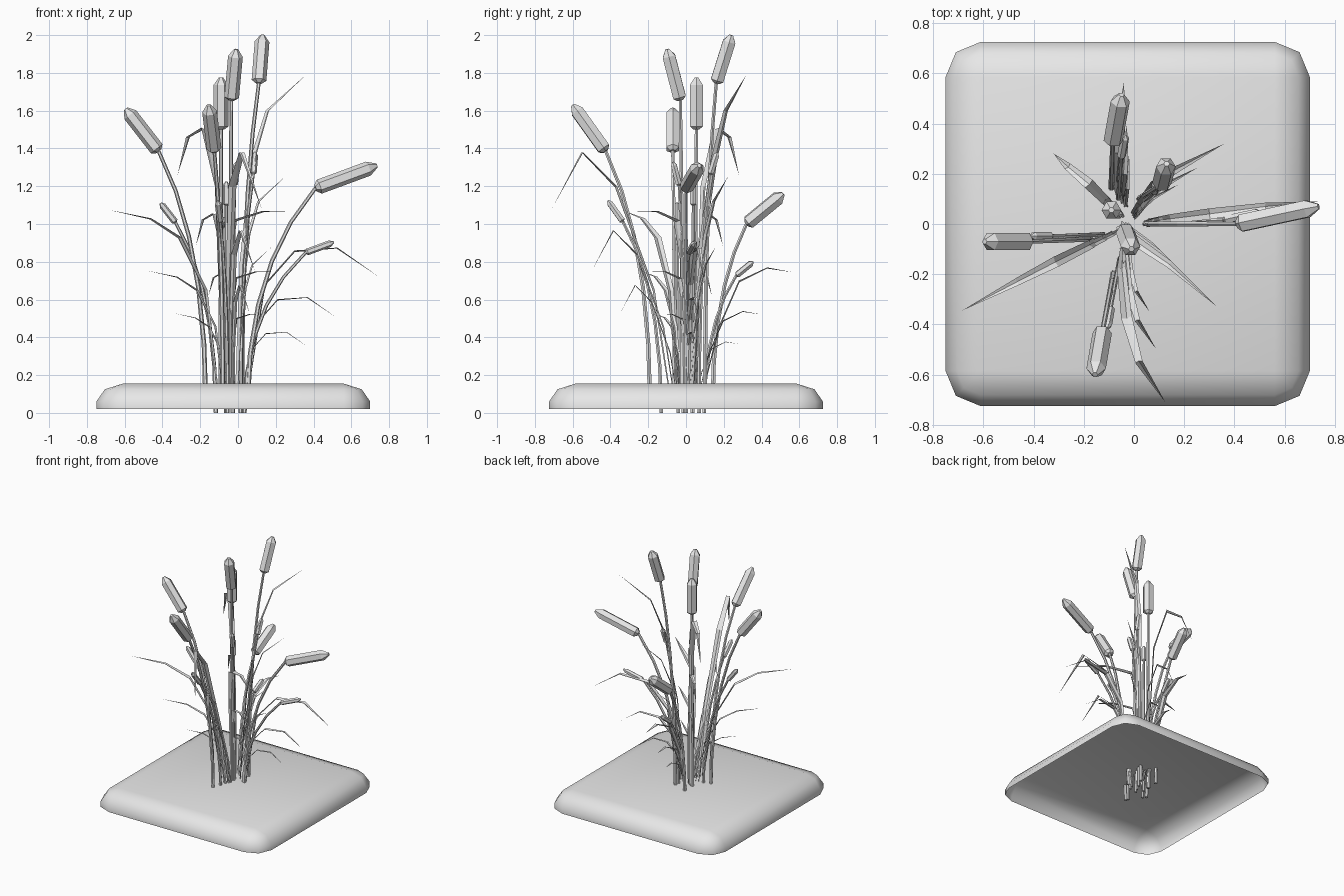
import bpy, bmesh, math
from mathutils import Vector

if "Cube" in bpy.data.objects:
    bpy.data.objects.remove(bpy.data.objects["Cube"], do_unlink=True)

grey = bpy.data.materials.new("plain grey")
grey.use_nodes = True
colour = (0.8, 0.8, 0.8, 1)
grey.diffuse_color = colour
grey.node_tree.nodes["Principled BSDF"].inputs["Base Color"].default_value = colour


def finish(bm, name, smooth=False):
    """Turn a bmesh into a named, coloured object."""
    mesh = bpy.data.meshes.new(name)
    for face in bm.faces:
        face.smooth = smooth
    bm.to_mesh(mesh)
    bm.free()
    mesh.materials.append(grey)
    obj = bpy.data.objects.new(name, mesh)
    bpy.context.collection.objects.link(obj)
    return obj


def bridge(bm, lower, upper):
    """Join two closed rings with quads."""
    n = len(lower)
    for i in range(n):
        j = (i + 1) % n
        bm.faces.new((lower[i], lower[j], upper[j], upper[i]))


def tube(name, points, radii, sides=6):
    """Low-poly tube along a path with one radius per point."""
    bm = bmesh.new()
    rings = []
    for i, point in enumerate(points):
        along = points[min(i + 1, len(points) - 1)] - points[max(i - 1, 0)]
        side = along.cross(Vector((0, 1, 0))).normalized()
        other = along.cross(side).normalized()
        ring = []
        for k in range(sides):
            a = math.tau * k / sides
            ring.append(bm.verts.new(point + radii[i] * (side * math.cos(a) + other * math.sin(a))))
        rings.append(ring)
    for lower, upper in zip(rings, rings[1:]):
        bridge(bm, lower, upper)
    bm.faces.new(rings[0])
    bm.faces.new(rings[-1])
    bmesh.ops.recalc_face_normals(bm, faces=bm.faces)
    return finish(bm, name)


def reed(root, base, tip, scale, head_scale, root_z):
    """A curved stem that carries a faceted seed head."""
    tip, base = Vector(tip) * scale, Vector(base) * scale
    start = Vector((root[0] * scale, root[1] * scale, root_z))
    base = tip + (base - tip) * head_scale / scale
    bend = Vector((start.x, start.y, base.z * 0.65))
    path = []
    for k in range(6):
        t = k / 5
        path.append(start * (1 - t) ** 2 + bend * 2 * t * (1 - t) + base * t * t)
    thick = 0.013 * (0.5 + scale / 2)
    tube("reed_stem", path, [thick * (1 - 0.05 * k) for k in range(6)])
    profile = ((0, 0.45), (0.06, 1), (0.86, 1), (1, 0.3))
    tube("seed_head",
         [base.lerp(tip, t) for t, r in profile],
         [0.039 * head_scale * r for t, r in profile])


def leaf(points, scale):
    """A creased blade, bent along its points and narrowing to the tip."""
    points = [Vector(p) * scale for p in points]
    first = points[0]
    points.insert(0, Vector((first.x / 2 - 0.02 * scale, first.y / 2, 0.1 * scale)))
    heading = points[-1] - points[0]
    side = Vector((-heading.y, heading.x, 0)).normalized()
    widths = (0.009, 0.018, 0.022, 0.015)
    bm = bmesh.new()
    rows = []
    for i, width in enumerate(widths):
        w = width * scale
        along = (points[i + 1] - points[i]).normalized()
        crease = side.cross(along) * w * 0.4
        rows.append([bm.verts.new(points[i] + offset)
                     for offset in (side * w, crease, -side * w)])
    for a, b in zip(rows, rows[1:]):
        for k in range(2):
            bm.faces.new((a[k], a[k + 1], b[k + 1], b[k]))
    end = bm.verts.new(points[-1])
    for k in range(2):
        bm.faces.new((rows[-1][k], rows[-1][k + 1], end))
    finish(bm, "reed_leaf")


# Ground slab: rounded shell, open underneath
bm = bmesh.new()
rings = []
radius, half = 0.14, 0.725
core = half - radius
for z, inset in ((0.02, 0), (0.06, 0), (0.125, 0.045), (0.155, radius)):
    ring = []
    for quarter in range(4):
        mid = math.pi / 4 + quarter * math.pi / 2
        cx = math.copysign(core, math.cos(mid)) - 0.025
        cy = math.copysign(core, math.sin(mid))
        for step in (-1, 0, 1):
            a = mid + step * math.pi / 4
            r = radius - inset
            ring.append(bm.verts.new((cx + r * math.cos(a), cy + r * math.sin(a), z)))
    rings.append(ring)
for lower, upper in zip(rings, rings[1:]):
    bridge(bm, lower, upper)
bm.faces.new(rings[-1])
bmesh.ops.remove_doubles(bm, verts=bm.verts, dist=0.001)
finish(bm, "ground_slab", smooth=True)

# Reeds: root, head base and head tip; each has a smaller copy
reeds = (
    ((0.02, 0.1), (0.11, 0.16, 1.745), (0.13, 0.24, 2)),
    ((-0.04, -0.02), (-0.035, -0.03, 1.655), (-0.01, -0.1, 1.925)),
    ((-0.09, 0.05), (-0.09, 0.055, 1.5), (-0.09, 0.055, 1.775)),
    ((-0.08, -0.19), (-0.125, -0.425, 1.385), (-0.155, -0.6, 1.63)),
    ((-0.17, -0.06), (-0.42, -0.07, 1.385), (-0.595, -0.07, 1.61)),
    ((0.05, 0), (0.41, 0, 1.19), (0.735, 0.07, 1.31)),
    ((-0.09, 0.14), (-0.085, 0.32, 1), (-0.05, 0.515, 1.16)),
)
for root, base, tip in reeds:
    reed(root, base, tip, 1, 1, 0.03)
    reed(root, base, tip, 0.69, 0.46, 0)

# Leaves: four points from low to tip; each repeats at three sizes
leaves = (
    ((0.02, 0.07, 0.8), (0.08, 0.15, 1.35), (0.155, 0.21, 1.6), (0.36, 0.32, 1.79)),
    ((-0.11, 0.09, 1.2), (-0.18, 0.16, 1.51), (-0.265, 0.23, 1.46), (-0.32, 0.28, 1.26)),
    ((-0.05, -0.17, 0.65), (-0.03, -0.37, 1.2), (0.02, -0.55, 1.38), (0.125, -0.71, 1.08)),
    ((-0.17, -0.08, 0.65), (-0.31, -0.15, 0.93), (-0.465, -0.23, 1.03), (-0.685, -0.345, 1.075)),
    ((0.14, 0.02, 0.68), (0.3, 0.04, 0.86), (0.525, 0.07, 0.875), (0.74, 0.09, 0.725)),
    ((-0.06, 0, 0.7), (-0.02, -0.05, 1.02), (0.14, -0.16, 1.07), (0.325, -0.325, 1.07)),
    ((-0.07, 0.17, 0.45), (-0.06, 0.28, 0.7), (-0.05, 0.43, 0.77), (-0.04, 0.565, 0.745)),
)
for points in leaves:
    for generation in range(3):
        leaf(points, 0.7 ** generation)
